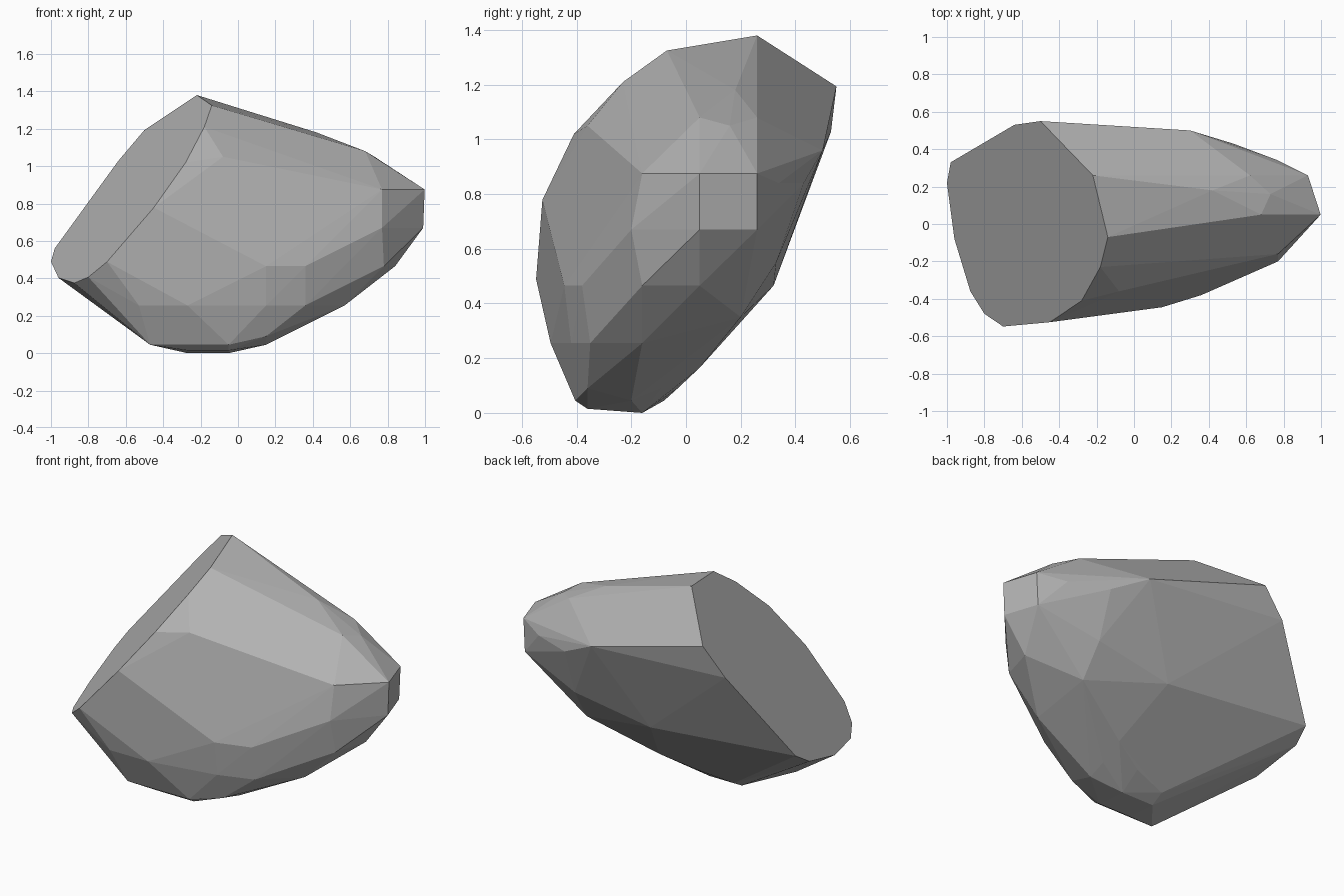
import bpy, bmesh, math

if "Cube" in bpy.data.objects:
    bpy.data.objects.remove(bpy.data.objects["Cube"])

# Outline of the flat broken face, seen from above; it lies on one tilted plane
CUT = [(-.22, .26), (-.14, -.07), (-.18, -.23), (-.28, -.41), (-.45, -.525),
       (-.70, -.548), (-.80, -.48), (-.875, -.36), (-.96, -.08), (-1.0, .22),
       (-.98, .33), (-.64, .53), (-.5, .55)]


def cut_height(x, y):
    return 1.512 + 1.119 * x + .438 * y


# Corner points of the rounded body, grouped by height
LAYERS = {
    0.0: [(-.27, -.16), (-.05, -.16)],
    .015: [(-.27, -.36), (-.05, -.36)],
    .045: [(-.47, -.405), (-.05, -.405), (-.27, -.08), (.15, -.2)],
    .09: [(.15, -.36), (.15, -.09), (-.05, -.03)],
    .165: [(.15, .05)],
    .255: [(.57, -.16), (.36, -.35), (.15, -.42), (-.27, -.495), (-.53, -.495)],
    .35: [(.54, .2)],
    .465: [(.84, .05), (.78, -.16), (.36, -.38), (.15, -.445), (.02, .32)],
    .55: [(.53, .33)],
    .67: [(.99, .05), (.92, .26), (.77, -.2)],
    .84: [(.53, .43), (.77, .34)],
    .875: [(.998, .05), (.93, .26), (.77, -.16)],
    .96: [(.3, .5)],
    1.05: [(-.08, -.36), (.73, .16)],
    1.08: [(.68, .05), (.62, .26)],
    1.18: [(.42, .18)],
}

points = [(x, y, cut_height(x, y)) for x, y in CUT]
points += [(x, y, z) for z, ring in LAYERS.items() for x, y in ring]

# Wrap the points in a faceted shell and merge flat triangles
bm = bmesh.new()
for p in points:
    bm.verts.new(p)
hull = bmesh.ops.convex_hull(bm, input=bm.verts[:])
loose = [v for v in bm.verts if not v.link_faces]
bmesh.ops.delete(bm, geom=loose, context='VERTS')
bmesh.ops.dissolve_limit(bm, angle_limit=math.radians(1.5),
                         verts=bm.verts[:], edges=bm.edges[:])
bmesh.ops.recalc_face_normals(bm, faces=bm.faces[:])

mesh = bpy.data.meshes.new("rock")
bm.to_mesh(mesh)
bm.free()

# Single stone colour
stone = bpy.data.materials.new("stone grey")
stone.diffuse_color = (.45, .45, .45, 1)
stone.use_nodes = True
stone.node_tree.nodes["Principled BSDF"].inputs["Base Color"].default_value = stone.diffuse_color
mesh.materials.append(stone)

rock = bpy.data.objects.new("rock", mesh)
bpy.context.collection.objects.link(rock)
